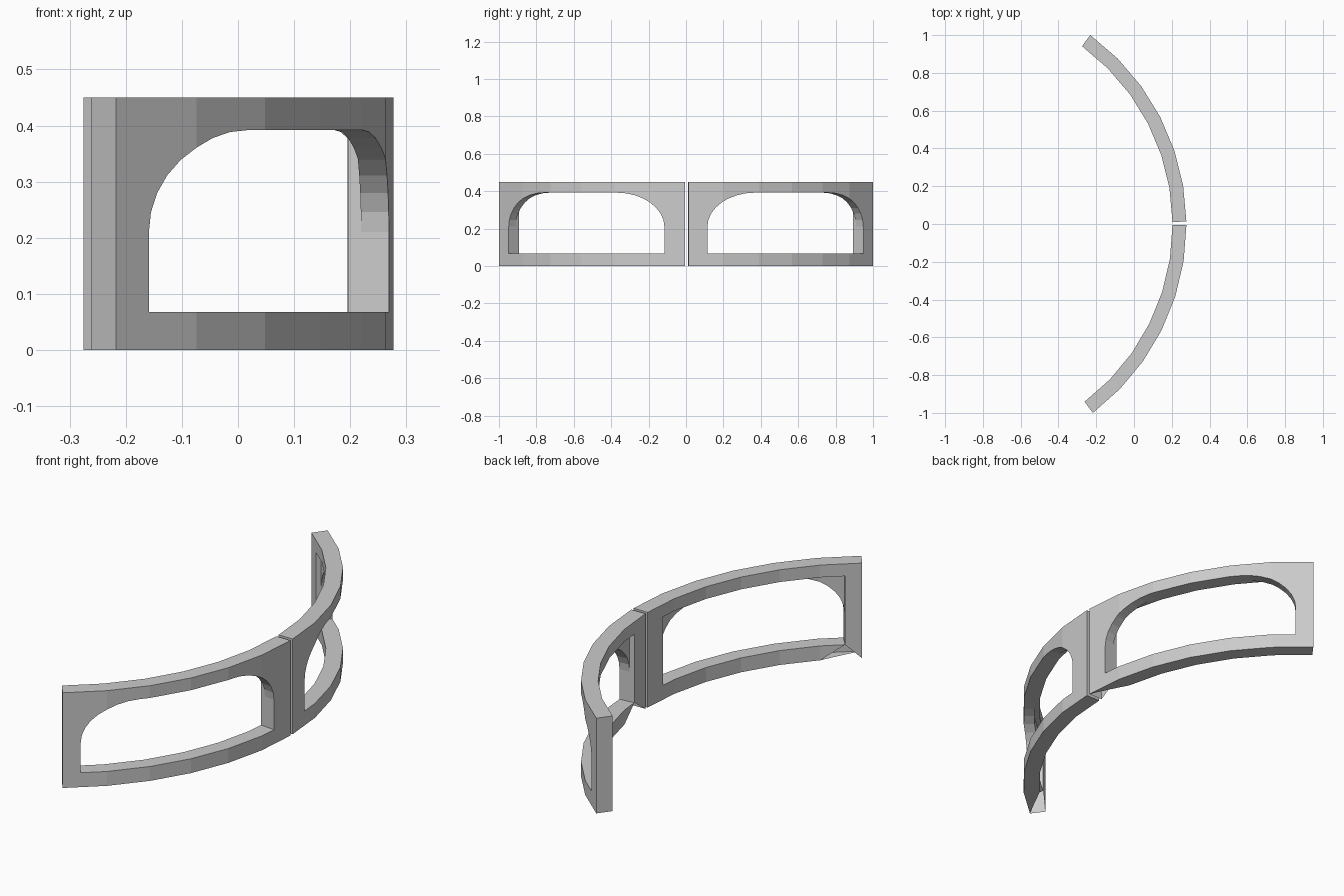
import bpy, bmesh, math

cube = bpy.data.objects.get("Cube")
if cube:
    bpy.data.objects.remove(cube, do_unlink=True)

grey = bpy.data.materials.new("light_grey")
grey.use_nodes = True
grey.diffuse_color = (0.6, 0.6, 0.6, 1)
grey.node_tree.nodes["Principled BSDF"].inputs["Base Color"].default_value = (0.6, 0.6, 0.6, 1)

CENTRE = (-0.97, -0.005)
OUTER, MID, INNER = 1.2475, 1.1975, 1.174   # outside, recess floor, inside
HEIGHT, SILL, SPRING, HEAD = 0.45, 0.068, 0.21, 0.392
SPAN, SEGMENTS = 52.9, 6                    # degrees per panel, flat facets
CORNER, STEPS = 11.9, 8                     # window corner width and sides
STEP = SPAN / SEGMENTS


def panel(name, start, left, right):
    """Faceted arc panel; the window runs from left to right (degrees from start)."""
    bm = bmesh.new()

    def point(radius, a, z):
        # Facets are straight between the segment corners
        k = min(int(a / STEP + 1e-6), SEGMENTS - 1)
        off = math.radians(a - (k + 0.5) * STEP)
        r = radius * math.cos(math.radians(STEP / 2)) / math.cos(off)
        t = math.radians(start + a)
        return (CENTRE[0] + r * math.cos(t), CENTRE[1] + r * math.sin(t), z)

    def face(*corners):
        bm.faces.new([bm.verts.new(point(*c)) for c in corners])

    def wall(radius, a, b, low_a, low_b, high_a, high_b):
        if high_a - low_a > 1e-5 or high_b - low_b > 1e-5:
            face((radius, a, low_a), (radius, b, low_b), (radius, b, high_b), (radius, a, high_a))

    def ledge(r1a, r1b, r2, a, b, za, zb):
        face((r1a, a, za), (r1b, b, zb), (r2, b, zb), (r2, a, za))

    def arch(a):
        d = min(a - left, right - a)
        if d >= CORNER:
            return HEAD
        u = 1 - max(d, 0) / CORNER
        return SPRING + (HEAD - SPRING) * math.sqrt(max(0, 1 - u * u))

    def inner_low(a):
        # Open triangle in the inside face of the first facet
        if a < left:
            return SILL * a / left
        return SILL * max(0, (STEP - a) / (STEP - left))

    def bottom_radius(a):
        return OUTER + (INNER - OUTER) * min(1, a / STEP)

    # Column angles: facet corners plus the window's rounded corners
    cols = {round(i * STEP, 4) for i in range(SEGMENTS + 1)}
    for i in range(STEPS + 1):
        d = CORNER * (1 - math.cos(math.pi / 2 * i / STEPS))
        cols |= {round(left + d, 4), round(right - d, 4)}
    cols = sorted(cols)

    for a, b in zip(cols, cols[1:]):
        ledge(OUTER, OUTER, INNER, a, b, HEIGHT, HEIGHT)
        ledge(bottom_radius(a), bottom_radius(b), OUTER, a, b, 0, 0)
        la, lb = inner_low(a), inner_low(b)
        if left - 1e-3 < a and b < right + 1e-3:
            ha, hb = arch(a), arch(b)
            wall(OUTER, a, b, 0, 0, SILL, SILL)
            wall(OUTER, a, b, ha, hb, HEIGHT, HEIGHT)
            wall(INNER, a, b, la, lb, SILL, SILL)
            wall(INNER, a, b, HEAD, HEAD, HEIGHT, HEIGHT)
            wall(MID, a, b, ha, hb, HEAD, HEAD)          # recess floor
            ledge(OUTER, OUTER, MID, a, b, SILL, SILL)   # sill
            ledge(MID, MID, INNER, a, b, SILL, SILL)
            ledge(OUTER, OUTER, MID, a, b, ha, hb)       # arch underside
            ledge(MID, MID, INNER, a, b, HEAD, HEAD)     # recess head
        else:
            wall(OUTER, a, b, 0, 0, HEIGHT, HEIGHT)
            wall(INNER, a, b, la, lb, HEIGHT, HEIGHT)

    # Radial faces: panel ends, window jambs, recess jambs
    for a, r1, r2, low, high in (
            (0, INNER, OUTER, 0, HEIGHT), (SPAN, INNER, OUTER, 0, HEIGHT),
            (left, MID, OUTER, SILL, SPRING), (right, MID, OUTER, SILL, SPRING),
            (left, INNER, MID, SILL, HEAD), (right, INNER, MID, SILL, HEAD)):
        face((r1, a, low), (r2, a, low), (r2, a, high), (r1, a, high))

    bmesh.ops.remove_doubles(bm, verts=bm.verts, dist=0.0002)
    bmesh.ops.recalc_face_normals(bm, faces=bm.faces)
    mesh = bpy.data.meshes.new(name)
    bm.to_mesh(mesh)
    bm.free()
    mesh.materials.append(grey)
    obj = bpy.data.objects.new(name, mesh)
    bpy.context.collection.objects.link(obj)


panel("front_curved_window_panel", -SPAN, 3.6, SPAN - 5.1)
panel("back_curved_window_panel", 0.8, 4.7, SPAN - 3.7)
